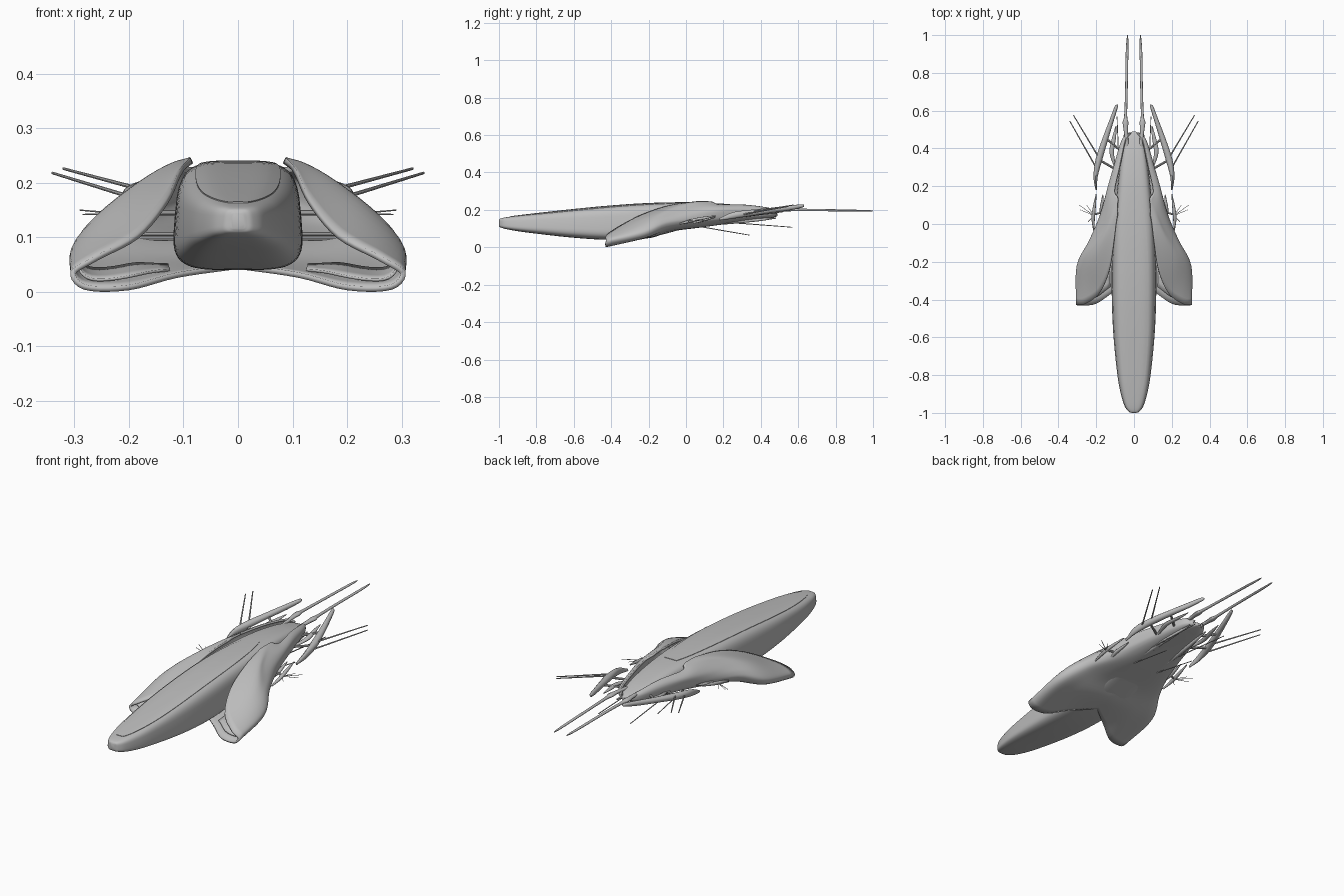
import bpy, bmesh, math
from mathutils import Vector

if "Cube" in bpy.data.objects:
    bpy.data.objects.remove(bpy.data.objects["Cube"])

GREY = bpy.data.materials.new("hull_grey")
GREY.diffuse_color = (0.52, 0.52, 0.52, 1)
GREY.use_nodes = True
GREY.node_tree.nodes["Principled BSDF"].inputs["Base Color"].default_value = GREY.diffuse_color


def spline(pts, n):
    """Catmull-Rom through pts, n steps per span."""
    p = [Vector(q) for q in pts]
    p = [p[0] * 2 - p[1]] + p + [p[-1] * 2 - p[-2]]
    out = []
    for i in range(1, len(p) - 2):
        a, b, c, d = p[i - 1:i + 3]
        for k in range(n):
            t = k / n
            out.append(0.5 * (2 * b + (c - a) * t + (2 * a - 5 * b + 4 * c - d) * t * t
                              + (3 * b - a - 3 * c + d) * t ** 3))
    return out + [p[-2]]


def add(name, bm, mirror=False, angle=40):
    me = bpy.data.meshes.new(name)
    bm.to_mesh(me)
    bm.free()
    ob = bpy.data.objects.new(name, me)
    bpy.context.collection.objects.link(ob)
    me.materials.append(GREY)
    bpy.ops.object.select_all(action='DESELECT')
    ob.select_set(True)
    bpy.context.view_layer.objects.active = ob
    bpy.ops.object.shade_smooth_by_angle(angle=math.radians(angle))
    if mirror:
        m = ob.modifiers.new("mirror", 'MIRROR')
        m.use_clip = True
    return ob


def loft(name, rows, closed=True, mirror=False):
    bm = bmesh.new()
    vs = [[bm.verts.new(p) for p in r] for r in rows]
    n = len(rows[0])
    for a, b in zip(vs, vs[1:]):
        for i in range(n if closed else n - 1):
            j = (i + 1) % n
            bm.faces.new((a[i], a[j], b[j], b[i]))
    if closed:
        bm.faces.new(vs[0])
        bm.faces.new(vs[-1])
        bmesh.ops.recalc_face_normals(bm, faces=bm.faces)
    else:
        bm.normal_update()
        far = max(bm.faces, key=lambda f: f.calc_center_median().x)
        if far.normal.x < 0:
            bmesh.ops.reverse_faces(bm, faces=bm.faces)
    return add(name, bm, mirror)


def spow(v, e):
    return math.copysign(abs(v) ** e, v)


def ring(x, y, z, w, h, e=1.0, n=12, taper=0.0):
    out = []
    for i in range(n):
        a = 2 * math.pi * i / n
        s = spow(math.sin(a), e)
        out.append((x + w * spow(math.cos(a), e) * (1 - taper * s), y, z + h * s))
    return out


def blade(name, pts):
    """Mirrored blade: points are x, y, z, half width, half height."""
    p = [(Vector(q[:3]), Vector((q[3], q[4], 0))) for q in pts]
    pos, size = spline([a for a, b in p], 5), spline([b for a, b in p], 5)
    loft(name, [ring(*c, max(s.x, .001), max(s.y, .001)) for c, s in zip(pos, size)], mirror=True)


def rod(name, a, b, r0, r1=None, n=8):
    """Mirrored tapered rod from a to b."""
    a, b = Vector(a), Vector(b)
    d = b - a
    bm = bmesh.new()
    bmesh.ops.create_cone(bm, cap_ends=True, segments=n, radius1=r0,
                          radius2=r0 if r1 is None else r1, depth=d.length)
    q = d.to_track_quat('Z', 'Y')
    for v in bm.verts:
        v.co = q @ v.co + (a + b) / 2
    add(name, bm, True)


# Central hull: y, half width, bottom, top
stations = [(-1, .012, .115, .145), (-.993, .028, .107, .153), (-.965, .048, .098, .160),
            (-.9, .068, .086, .169), (-.8, .086, .073, .181), (-.6, .106, .051, .203),
            (-.4, .115, .040, .222), (-.2, .115, .052, .235), (0, .105, .100, .239),
            (.2, .085, .128, .233), (.35, .066, .145, .216), (.44, .045, .155, .198),
            (.48, .022, .163, .186), (.49, .008, .168, .180)]
ys = spline([Vector((s[0], s[1], 0)) for s in stations], 5)
zs = spline([Vector((s[2], s[3], 0)) for s in stations], 5)
hull_rows = [(p.x, p.y, (q.x + q.y) / 2, (q.y - q.x) / 2) for p, q in zip(ys, zs)]
loft("main_hull", [ring(0, y, z, w, h, .5, 48, .07) for y, w, z, h in hull_rows])

# Raised deck panel on top of the hull
deck = []
for y, w, z, h in hull_rows:
    if -.95 < y < .16:
        t = (y + .395) / .56
        half = .078 * max(0.02, 1 - abs(t) ** 2.6) ** .5
        half = min(half, w * .8)
        sec = []
        for i in range(13):
            x = half * (i / 6 - 1)
            sec.append((x, y, z + h * max(0, 1 - (abs(x) / (w * .94)) ** 4) ** .25 + .002))
        deck.append(sec + [(p[0], y, p[2] - .006) for p in reversed(sec)])
loft("deck_panel", deck)

# Swept wing cowl: open scoop in front, closing onto the tail
rim = [(.088, .05, .246), (.108, -.10, .222), (.132, -.25, .170), (.185, -.37, .107),
       (.262, -.425, .066), (.307, -.428, .036), (.282, -.43, .004), (.20, -.42, .003),
       (.11, -.36, .026), (0, -.28, .042)]
mid = [(.088, .09, .247), (.122, 0, .236), (.167, -.1, .208), (.228, -.19, .162),
       (.282, -.22, .115), (.303, -.22, .080), (.28, -.22, .052), (.20, -.22, .048),
       (.11, -.20, .050), (0, -.18, .052)]
root = [(.088, .14, .244), (.120, .08, .233), (.155, 0, .213), (.195, -.05, .183),
        (.225, -.075, .155), (.234, -.08, .130), (.215, -.08, .105), (.155, -.08, .092),
        (.08, -.08, .086), (0, -.08, .084)]


def tail_arc(y, w, z, h, shift):
    out = []
    for i in range(10):
        a = math.radians(55 - 145 * i / 9)
        out.append((w * abs(math.cos(a)) ** .7 if i < 9 else 0,
                    y + shift * (1 - i / 9), z + h * spow(math.sin(a), .7)))
    return out


rows = [rim, mid, root, tail_arc(.08, .153, .172, .066, .1), tail_arc(.28, .108, .184, .050, .04),
        tail_arc(.43, .066, .184, .030, .02), tail_arc(.48, .028, .180, .013, .005)]
rows = [spline(r, 5) for r in rows]
cols = [spline(c, 6) for c in zip(*rows)]
grid = list(zip(*cols))
cowl = loft("wing_cowl", grid, closed=False, mirror=True)
sol = cowl.modifiers.new("thickness", 'SOLIDIFY')
sol.thickness, sol.offset = .010, -1

# Stepped inner lip set back inside the scoop
centre = Vector((.19, 0, .085))
lip_rows = []
for r in grid[1:5]:
    sec = []
    for p in r[10:41]:
        q = Vector((p.x, p.y, p.z))
        d = Vector((centre.x - q.x, 0, centre.z - q.z))
        sec.append(q + d.normalized() * min(.018, d.length * .4))
    lip_rows.append(sec)
lip = loft("scoop_inner_lip", lip_rows, closed=False, mirror=True)
s2 = lip.modifiers.new("thickness", 'SOLIDIFY')
s2.thickness, s2.offset = .005, 0

# Struts across the scoop
for z in (.098, .106):
    rod("scoop_strut", (.09, -.12, z), (.19, -.10, z), .0035)

# Long tail prongs
blade("tail_prong", [(.035, .40, .195, .008, .007), (.043, .49, .199, .011, .008),
                     (.045, .54, .200, .015, .009), (.044, .575, .200, .008, .007),
                     (.040, .72, .199, .007, .006), (.037, .90, .196, .007, .005),
                     (.035, .97, .195, .005, .004), (.034, 1.0, .195, .002, .002)])

# Large curved side fins
blade("side_fin", [(.200, .18, .150, .004, .006), (.203, .25, .170, .011, .017),
                   (.186, .34, .183, .018, .017), (.152, .45, .197, .016, .014),
                   (.118, .55, .210, .012, .013), (.094, .62, .221, .009, .009),
                   (.088, .632, .223, .003, .004)])
rod("fin_brace_front", (.08, .28, .165), (.185, .34, .178), .006)
rod("fin_brace_rear", (.06, .38, .175), (.145, .45, .192), .006)
blade("fin_link", [(.10, .30, .165, .005, .005), (.118, .38, .178, .012, .008),
                   (.105, .46, .185, .010, .006), (.095, .52, .19, .002, .002)])

# Antennae on the side fins
rod("antenna_outer", (.19, .28, .172), (.34, .545, .218), .004, .0025)
rod("antenna_inner", (.185, .35, .190), (.32, .575, .226), .004, .0025)

# Small forward fins with whisker rods
blade("small_fin_outer", [(.213, -.035, .125, .003, .004), (.216, .03, .142, .009, .009),
                          (.210, .09, .155, .008, .008), (.200, .16, .168, .002, .003)])
blade("small_fin_inner", [(.165, .01, .125, .004, .005), (.172, .07, .140, .010, .008),
                          (.168, .12, .152, .007, .006), (.165, .155, .16, .002, .002)])
rod("small_fin_brace", (.10, .08, .145), (.212, .05, .145), .005)
for end in ((.29, .10, .150), (.285, .075, .142), (.25, .10, .146), (.245, .01, .140)):
    rod("whisker", (.212, .045, .143), end, .0018, .0012, 6)

# Downward rods under the tail and belly fittings
rod("lower_antenna_rear", (.075, .20, .135), (.09, .57, .107), .003, .002)
rod("lower_antenna_front", (.07, .03, .118), (.08, .34, .065), .003, .002)
blade("belly_rail", [(.07, .12, .120, .004, .004), (.068, .22, .132, .011, .009),
                     (.058, .38, .146, .009, .008), (.05, .48, .156, .003, .003)])
